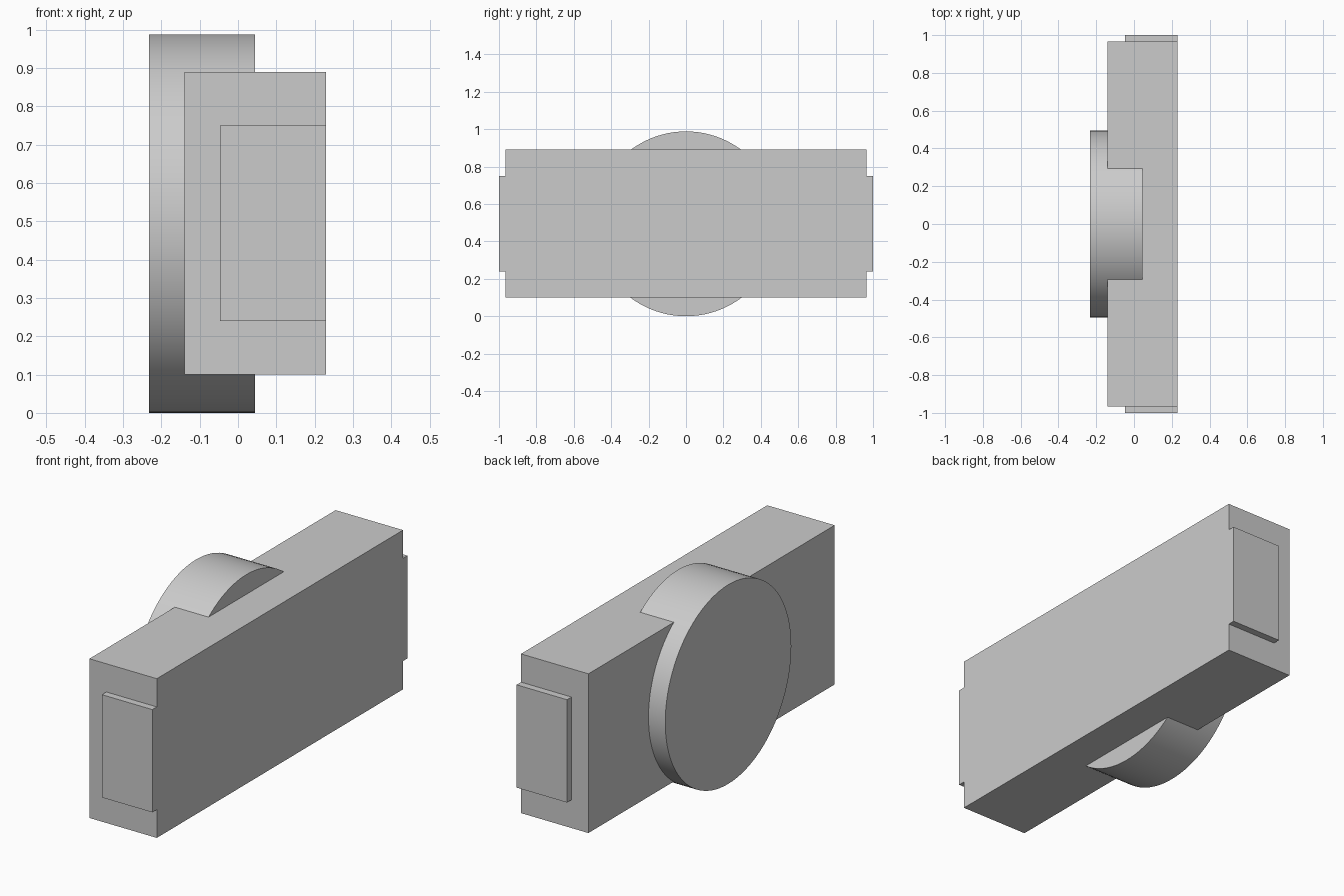
import bpy
import math

default = bpy.data.objects.get("Cube")
if default:
    bpy.data.objects.remove(default, do_unlink=True)

# Single plain grey for every part
grey = bpy.data.materials.new("light_grey")
grey.use_nodes = True
color = (0.6, 0.6, 0.6, 1)
grey.diffuse_color = color
grey.node_tree.nodes["Principled BSDF"].inputs["Base Color"].default_value = color


def box(name, x, y, z):
    """Box spanning the given (low, high) range on each axis."""
    spans = (x, y, z)
    bpy.ops.mesh.primitive_cube_add(size=1, location=[(a + b) / 2 for a, b in spans])
    obj = bpy.context.object
    obj.name = name
    obj.scale = [b - a for a, b in spans]
    bpy.ops.object.transform_apply(location=False, rotation=False, scale=True)
    obj.data.materials.append(grey)
    return obj


# Main housing
BACK, END = 0.23, 0.965
box("housing", (-0.14, BACK), (-END, END), (0.10, 0.89))

# Raised end plates, flush with the flat side of the housing
box("front_end_plate", (-0.047, BACK), (-1, -END), (0.24, 0.75))
box("rear_end_plate", (-0.047, BACK), (END, 1), (0.24, 0.75))

# Round disc set into the other side
LEFT, RIGHT, RADIUS = -0.232, 0.045, 0.494
bpy.ops.mesh.primitive_cylinder_add(
    vertices=96, radius=RADIUS, depth=RIGHT - LEFT,
    location=((LEFT + RIGHT) / 2, 0, RADIUS), rotation=(0, math.pi / 2, 0))
disc = bpy.context.object
disc.name = "disc"
disc.data.materials.append(grey)
bpy.ops.object.shade_smooth_by_angle(angle=math.radians(30))
